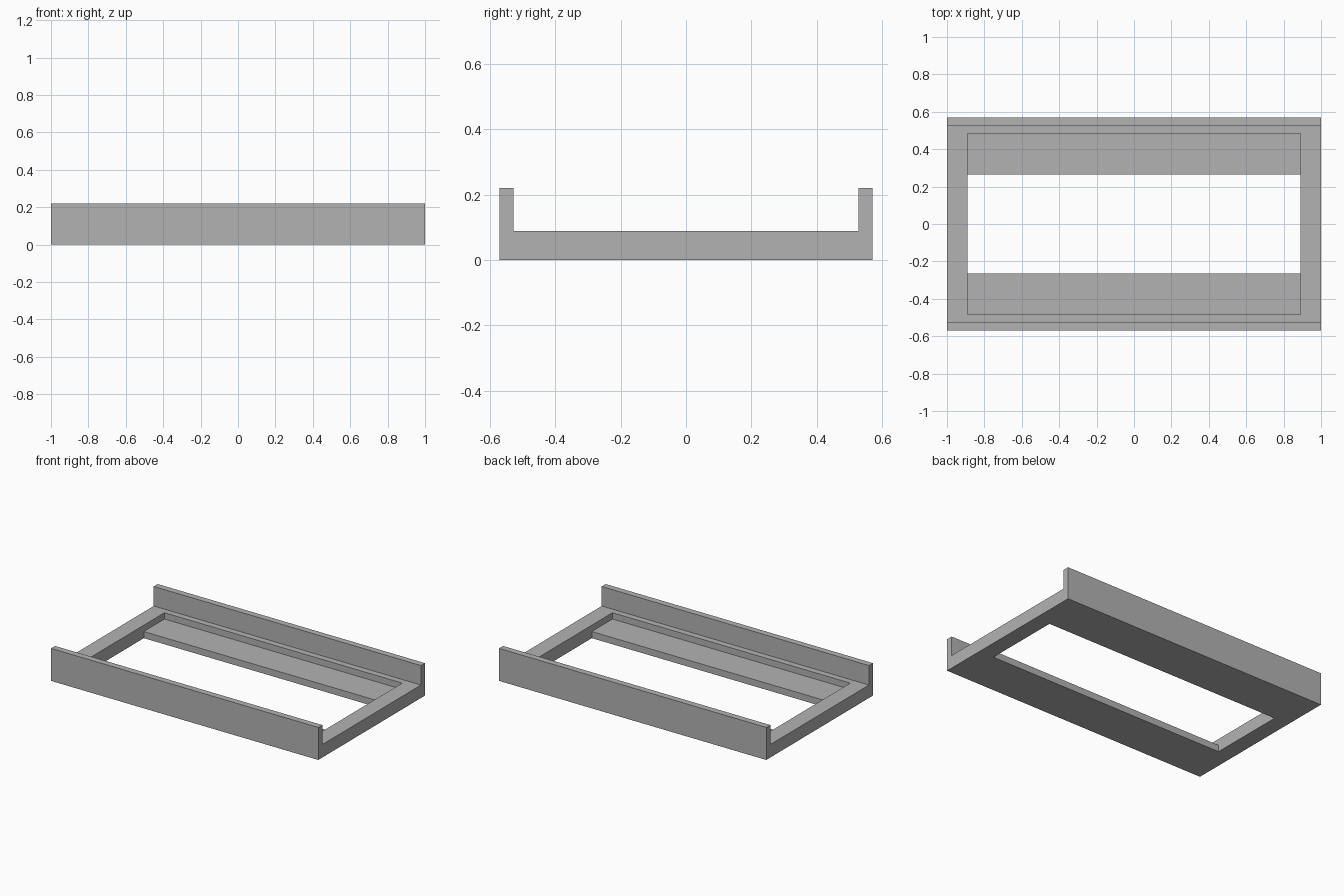
import bpy
import bmesh

if "Cube" in bpy.data.objects:
    bpy.data.objects.remove(bpy.data.objects["Cube"])

grey = bpy.data.materials.new("plain grey")
grey.use_nodes = True
grey.diffuse_color = (0.45, 0.45, 0.45, 1)
grey.node_tree.nodes["Principled BSDF"].inputs["Base Color"].default_value = (0.45, 0.45, 0.45, 1)


def extrude_profile(name, half_profile, half_length):
    """Mirror a (y, z) half profile across y = 0 and extrude it along x."""
    profile = half_profile + [(-y, z) for y, z in reversed(half_profile)]
    bm = bmesh.new()
    face = bm.faces.new([bm.verts.new((-half_length, y, z)) for y, z in profile])
    result = bmesh.ops.extrude_face_region(bm, geom=[face])
    moved = [v for v in result["geom"] if isinstance(v, bmesh.types.BMVert)]
    bmesh.ops.translate(bm, verts=moved, vec=(2 * half_length, 0, 0))
    bmesh.ops.recalc_face_normals(bm, faces=bm.faces)
    mesh = bpy.data.meshes.new(name)
    bm.to_mesh(mesh)
    bm.free()
    mesh.materials.append(grey)
    obj = bpy.data.objects.new(name, mesh)
    bpy.context.collection.objects.link(obj)
    return obj


WALL_OUT, WALL_IN, RECESS, OPENING = 0.57, 0.527, 0.485, 0.264
TOP, DECK, LEDGE = 0.22, 0.088, 0.045

# Tray: flat base with a raised wall along the front and back
tray = extrude_profile("tray_frame", [
    (WALL_OUT, 0), (WALL_OUT, TOP), (WALL_IN, TOP), (WALL_IN, DECK)], 1.0)

# Stepped cutter: through opening with a shallow ledge on two sides
cutter = extrude_profile("opening_cutter", [
    (OPENING, -0.1), (OPENING, LEDGE), (RECESS, LEDGE), (RECESS, TOP)], 0.89)
cutter.hide_render = True
cutter.hide_viewport = True
cutter.display_type = 'WIRE'

cut = tray.modifiers.new("stepped opening", 'BOOLEAN')
cut.operation = 'DIFFERENCE'
cut.solver = 'EXACT'
cut.object = cutter
